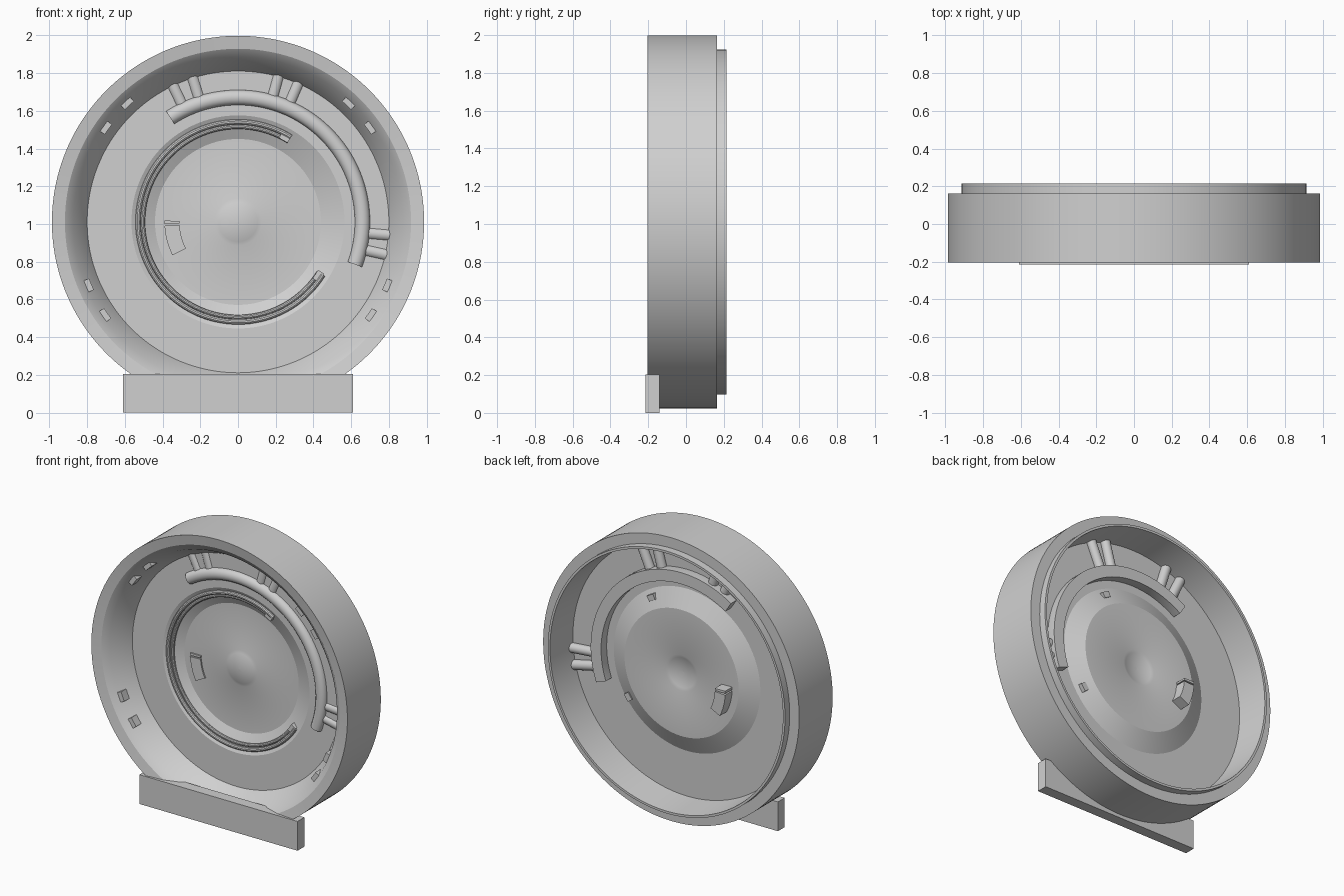
import bpy, bmesh, math
from mathutils import Vector, Matrix

if "Cube" in bpy.data.objects:
    bpy.data.objects.remove(bpy.data.objects["Cube"], do_unlink=True)

CZ = 1.011  # height of the drum axis

grey = bpy.data.materials.new("plain grey")
grey.use_nodes = True
grey.diffuse_color = (0.63, 0.63, 0.63, 1)
grey.node_tree.nodes["Principled BSDF"].inputs["Base Color"].default_value = (0.63, 0.63, 0.63, 1)


def polar(r, y, degrees):
    a = math.radians(degrees)
    return Vector((r * math.cos(a), y, CZ + r * math.sin(a)))


def finish(name, bm):
    """Turn a bmesh into a grey object with sharp edges kept."""
    bmesh.ops.remove_doubles(bm, verts=bm.verts, dist=1e-5)
    bmesh.ops.recalc_face_normals(bm, faces=bm.faces)
    mesh = bpy.data.meshes.new(name)
    bm.to_mesh(mesh)
    bm.free()
    mesh.materials.append(grey)
    obj = bpy.data.objects.new(name, mesh)
    bpy.context.collection.objects.link(obj)
    bpy.ops.object.select_all(action="DESELECT")
    obj.select_set(True)
    bpy.context.view_layer.objects.active = obj
    bpy.ops.object.shade_smooth_by_angle(angle=math.radians(25))


def sweep(name, section, start=0, end=360, step=3):
    """Sweep a closed (radius, y) section around the drum axis."""
    bm = bmesh.new()
    count = max(2, round((end - start) / step))
    full = end - start == 360
    angles = [start + (end - start) * i / count for i in range(count if full else count + 1)]
    rings = [[bm.verts.new(polar(r, y, a)) for r, y in section] for a in angles]
    n = len(section)
    for i in range(count):
        here, there = rings[i], rings[(i + 1) % len(rings)]
        for j in range(n):
            k = (j + 1) % n
            bm.faces.new((here[j], here[k], there[k], there[j]))
    if not full:
        bm.faces.new(rings[0])
        bm.faces.new(rings[-1][::-1])
    finish(name, bm)


def box(r0, r1, y0, y1):
    return [(r0, y0), (r1, y0), (r1, y1), (r0, y1)]


def round_section(r, y, radius, sides=10):
    return [(r + radius * math.cos(math.tau * i / sides),
             y + radius * math.sin(math.tau * i / sides)) for i in range(sides)]


# Drum wall: stepped outside, bevelled and tapered inside
sweep("drum_wall", [
    (0.987, -0.205), (0.987, 0.163), (0.914, 0.163), (0.914, 0.215), (0.898, 0.215),
    (0.88, -0.016), (0.798, -0.016), (0.875, -0.16), (0.918, -0.193)], step=2)

# Thin floor plate with dished middle and a shallow central dome
dome = [(0.125 * t / 6, 0.04 - 0.022 * (1 - (t / 6) ** 2)) for t in range(1, 7)]
front = [(0.0005, 0.018)] + dome + [(0.44, 0.04), (0.565, -0.02), (0.89, -0.02)]
back = [(r, y + 0.008) for r, y in reversed(front)]
sweep("floor_plate", front + back, step=2)

# Large arched channel, rounded in front and square behind
bulge = [(0.66 - 0.04 * math.cos(math.pi * i / 8), -0.02 - 0.035 * math.sin(math.pi * i / 8))
         for i in range(9)]
sweep("arched_channel", bulge + [(0.70, 0.05), (0.62, 0.05)], -20, 123)

# Paired radial pins running from the channel to the drum wall
for i, angle in enumerate((115.5, 107.5, 74.5, 66.5, -5, -12.5)):
    bm = bmesh.new()
    bmesh.ops.create_cone(bm, cap_ends=True, segments=20, radius1=0.033, radius2=0.033, depth=0.22)
    direction = polar(1, 0, angle) - Vector((0, 0, CZ))
    turn = direction.to_track_quat("Z", "Y").to_matrix().to_4x4()
    bmesh.ops.transform(bm, matrix=Matrix.Translation(polar(0.78, -0.002, angle)) @ turn, verts=bm.verts)
    finish(f"radial_pin_{i + 1}", bm)

# Thin twin ring on the dished slope, with end blocks
sweep("outer_thin_ring", round_section(0.53, -0.011, 0.014), 58, 328)
sweep("inner_thin_ring", round_section(0.505, 0.002, 0.012), 58, 328)
for name, a in (("upper_ring_end", 58), ("lower_ring_end", 323)):
    sweep(name, box(0.495, 0.535, -0.02, 0.03), a, a + 6)

# Curved bracket through the dished middle
sweep("curved_bracket", box(0.31, 0.39, 0.03, 0.125), 183, 207)
sweep("bracket_tip", box(0.31, 0.39, 0.03, 0.125), 179, 181.5)

# Lugs inside the front rim
for i, angle in enumerate((133, 144.5, 203, 215)):
    for side, a in (("left", 180 - angle), ("right", angle)):
        sweep(f"{side}_rim_lug_{i + 1}", box(0.845, 0.918, -0.16, -0.07), a - 2.2, a + 2.2)

# Foot bar
bm = bmesh.new()
bmesh.ops.create_cube(bm, size=1)
bmesh.ops.transform(bm, matrix=Matrix.Translation((0, -0.178, 0.102)) @ Matrix.Diagonal((1.22, 0.075, 0.204, 1)),
                    verts=bm.verts)
finish("foot_bar", bm)
